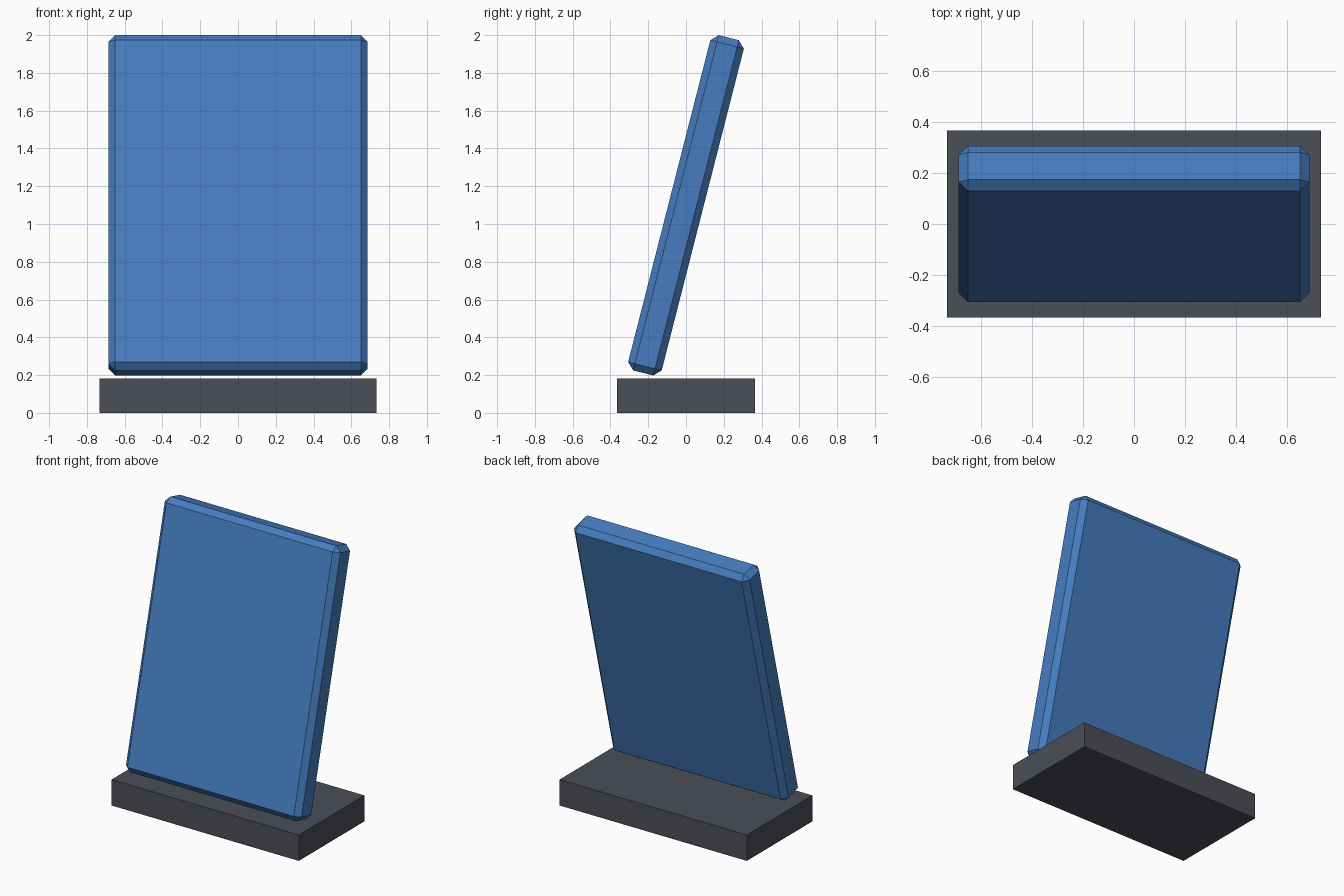
import bpy
import bmesh

if "Cube" in bpy.data.objects:
    bpy.data.objects.remove(bpy.data.objects["Cube"])

U = 0.18317  # module: slab thickness and base height


def material(name, rgb):
    mat = bpy.data.materials.new(name)
    mat.diffuse_color = (*rgb, 1.0)
    mat.use_nodes = True
    mat.node_tree.nodes["Principled BSDF"].inputs["Base Color"].default_value = mat.diffuse_color
    return mat


def box(name, size, location, mat, tilt=0.0, chamfer=0.0):
    """Flat-shaded box with optional chamfered edges and tilt about x."""
    mesh = bpy.data.meshes.new(name)
    bm = bmesh.new()
    bmesh.ops.create_cube(bm, size=1.0)
    bmesh.ops.scale(bm, vec=size, verts=bm.verts)
    bm.to_mesh(mesh)
    bm.free()
    mesh.materials.append(mat)
    obj = bpy.data.objects.new(name, mesh)
    bpy.context.collection.objects.link(obj)
    obj.location = location
    obj.rotation_euler.x = tilt
    if chamfer:
        mod = obj.modifiers.new("chamfer", 'BEVEL')
        mod.width = chamfer
        mod.segments = 1
        mod.limit_method = 'NONE'
    return obj


blue = material("blue", (0.061, 0.204, 0.527))
grey = material("dark grey", (0.070, 0.077, 0.095))

# Plain rectangular base
box("base", (8 * U, 4 * U, U), (0, 0, U / 2), grey)

# Chamfered panel leaning back, hovering just above the base
box("panel", (7.5 * U, U, 10 * U), (0, 0, 6 * U), blue,
    tilt=-0.25, chamfer=0.2 * U)
